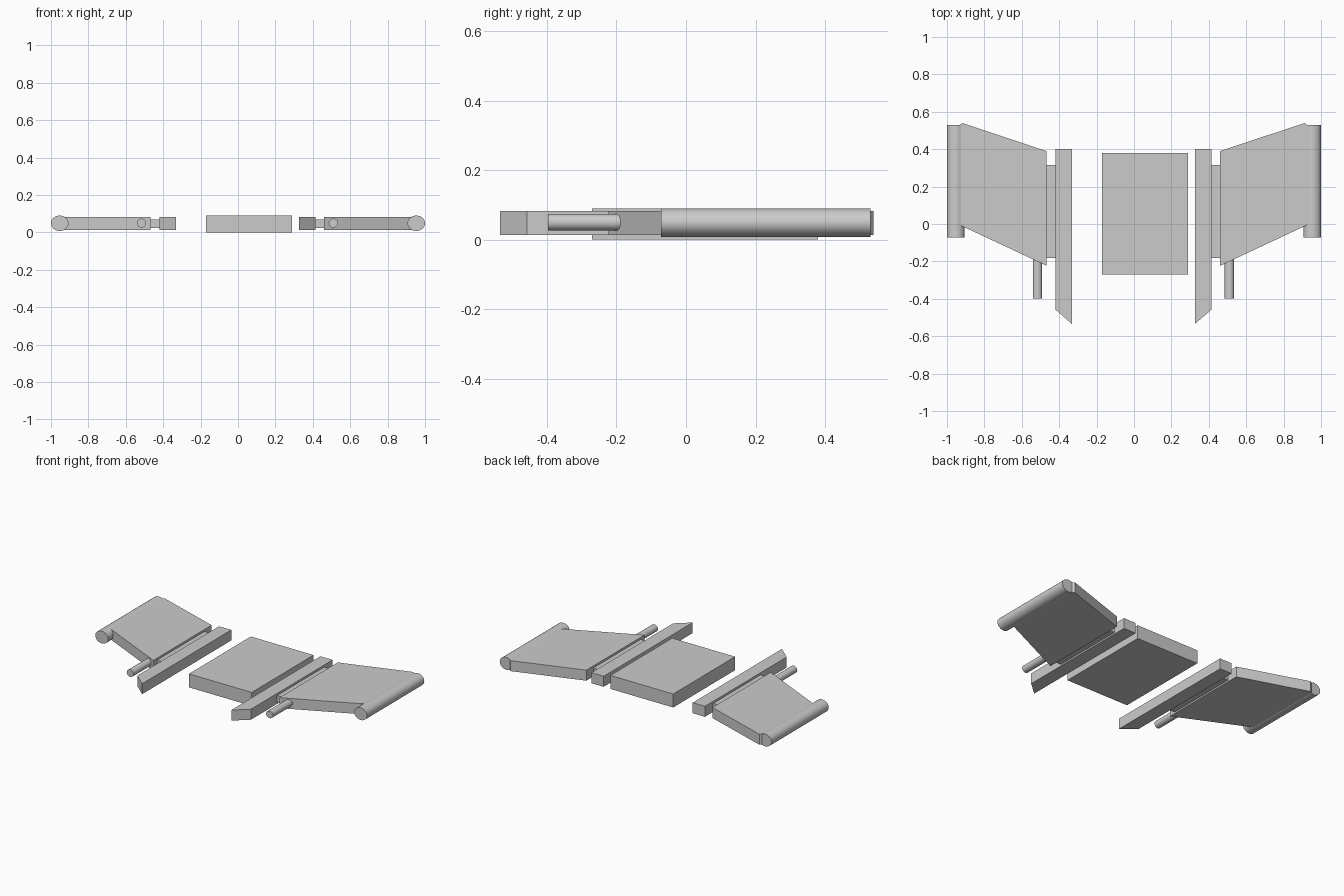
import bpy, bmesh, math

if "Cube" in bpy.data.objects:
    bpy.data.objects.remove(bpy.data.objects["Cube"])

SHIFT = -0.003   # the inner wing parts mirror about a line slightly left of centre


def prism(name, pts, z0, z1):
    """Extrude a plan outline (x, y) from z0 up to z1."""
    bm = bmesh.new()
    face = bm.faces.new([bm.verts.new((x, y, z0)) for x, y in pts])
    ext = bmesh.ops.extrude_face_region(bm, geom=[face])
    for v in ext["geom"]:
        if isinstance(v, bmesh.types.BMVert):
            v.co.z = z1
    bmesh.ops.recalc_face_normals(bm, faces=bm.faces)
    mesh = bpy.data.meshes.new(name)
    bm.to_mesh(mesh)
    bm.free()
    obj = bpy.data.objects.new(name, mesh)
    bpy.context.collection.objects.link(obj)
    return obj


def box(name, x0, x1, y0, y1, z0, z1):
    return prism(name, [(x0, y0), (x1, y0), (x1, y1), (x0, y1)], z0, z1)


def rod(name, x, z, y0, y1, rx, rz, sides):
    """Cylinder lying along y, with an elliptical section."""
    bpy.ops.mesh.primitive_cylinder_add(
        vertices=sides, radius=1, depth=y1 - y0,
        location=(x, (y0 + y1) / 2, z), rotation=(math.pi / 2, 0, 0))
    obj = bpy.context.object
    obj.name = name
    obj.scale = (rx, rz, 1)
    bpy.ops.object.shade_smooth_by_angle(angle=math.radians(30))
    return obj


# Central body block, slightly right of centre
box("body", -0.172, 0.29, -0.27, 0.38, 0.0, 0.09)

for side, s in (("right", 1), ("left", -1)):
    def px(x):
        return s * x + SHIFT

    # Long rail with slanted front end
    prism(f"{side}_rail", [(px(0.328), -0.535), (px(0.418), -0.457),
                           (px(0.418), 0.402), (px(0.328), 0.402)], 0.013, 0.083)
    # Thin connector between rail and wing
    box(f"{side}_connector", px(0.41), px(0.47), -0.182, 0.315, 0.023, 0.069)
    # Swept wing panel, its outer end sunk into the tip roller
    prism(f"{side}_wing", [(px(0.464), -0.223), (px(0.915), -0.012),
                           (px(0.935), 0.0), (px(0.935), 0.525),
                           (px(0.915), 0.54), (px(0.464), 0.39)], 0.013, 0.083)
    # Tip roller
    rod(f"{side}_tip_cylinder", s * 0.953, 0.049, -0.072, 0.53, 0.047, 0.041, 32)
    # Short barrel projecting from the wing front
    rod(f"{side}_barrel", px(0.513), 0.05, -0.397, -0.15, 0.025, 0.024, 32)
